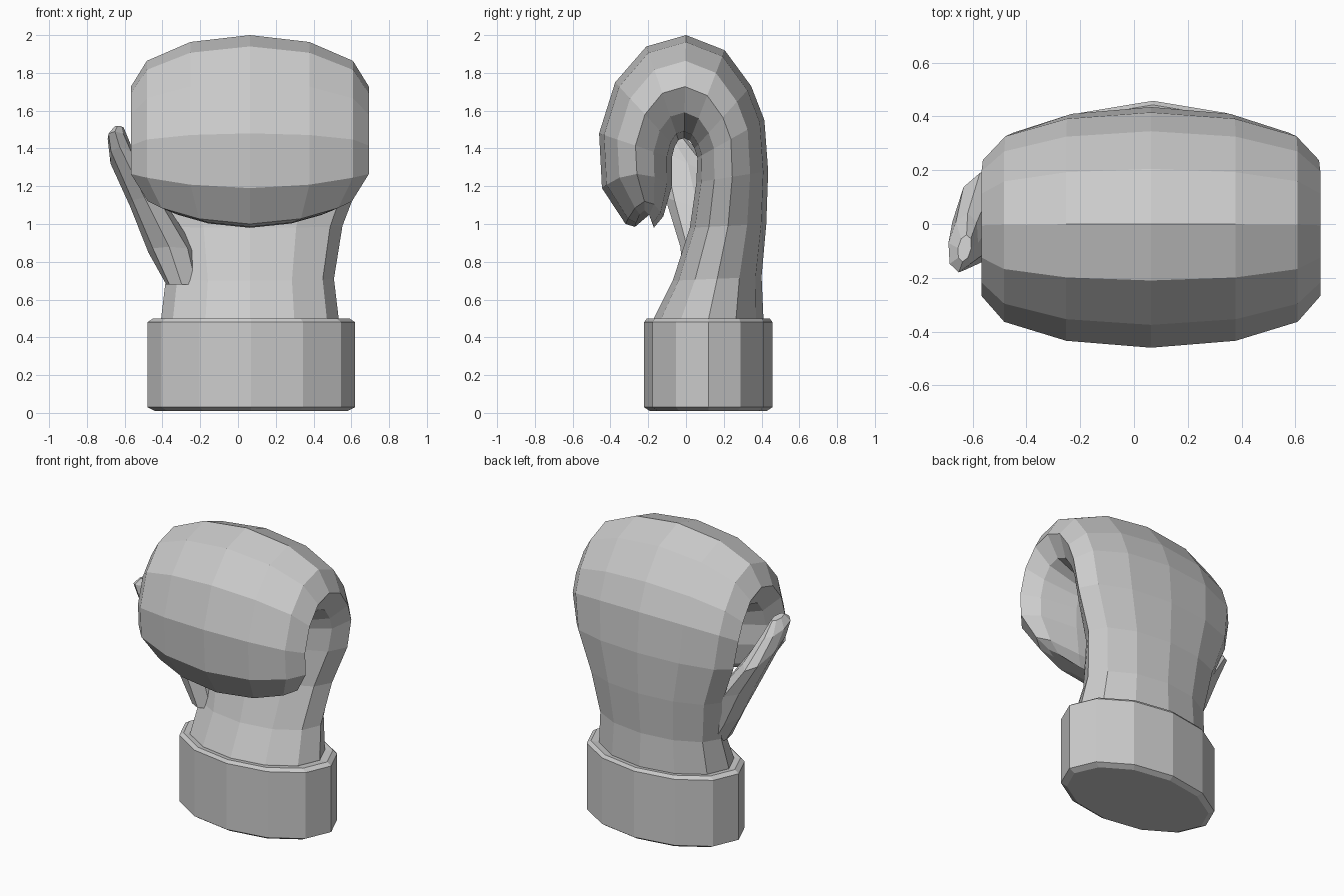
import bpy, bmesh
from math import cos, sin, pi
from mathutils import Vector


def loft(name, rings):
    """Skin a list of equal-length point rings and cap both ends."""
    bm = bmesh.new()
    rows = [[bm.verts.new(p) for p in ring] for ring in rings]
    n = len(rows[0])
    for a, b in zip(rows, rows[1:]):
        for i in range(n):
            j = (i + 1) % n
            bm.faces.new((a[i], a[j], b[j], b[i]))
    bm.faces.new(rows[0][::-1])
    bm.faces.new(rows[-1])
    bmesh.ops.recalc_face_normals(bm, faces=bm.faces)
    mesh = bpy.data.meshes.new(name)
    bm.to_mesh(mesh)
    bm.free()
    obj = bpy.data.objects.new(name, mesh)
    bpy.context.collection.objects.link(obj)
    return obj


def oval(centre, u, v, n=12, lift=0.0):
    """Ring around centre with half axes u and v; lift raises the ends of u."""
    c, u, v = Vector(centre), Vector(u), Vector(v)
    out = []
    for k in range(n):
        a = 2 * pi * k / n
        out.append(c + u * cos(a) + v * sin(a) + Vector((0, 0, lift * cos(a) ** 2)))
    return out


# Wrist cuff with small bevelled rims: z, half width, half depth
cuff = [(0.01, 0.51, 0.31), (0.03, 0.55, 0.34), (0.48, 0.55, 0.34),
        (0.5, 0.52, 0.325), (0.495, 0.48, 0.29)]
loft("cuff", [oval((0.07, 0.118, z), (w, 0, 0), (0, d, 0)) for z, w, d in cuff])

# Curled mitten: outer y, outer z, inner y, inner z, half width, end lift
hand = [
    (0.41, 0.46, -0.18, 0.46, 0.47, 0), (0.41, 0.5, -0.17, 0.5, 0.47, 0),
    (0.40, 0.72, -0.07, 0.70, 0.445, 0), (0.425, 1.0, 0.02, 0.98, 0.49, 0),
    (0.435, 1.28, 0.055, 1.22, 0.59, 0), (0.415, 1.55, 0.06, 1.35, 0.625, 0),
    (0.345, 1.73, 0.045, 1.40, 0.63, 0), (0.205, 1.92, 0.02, 1.44, 0.63, 0),
    (0.0, 2.0, -0.01, 1.455, 0.63, 0), (-0.21, 1.94, -0.04, 1.445, 0.63, 0),
    (-0.375, 1.75, -0.06, 1.41, 0.63, 0), (-0.46, 1.48, -0.075, 1.35, 0.63, 0),
    (-0.445, 1.19, -0.075, 1.2, 0.63, 0.07), (-0.32, 1.0, -0.12, 1.04, 0.54, 0.1),
    (-0.27, 0.985, -0.17, 0.98, 0.44, 0.09),
]
rings = []
for oy, oz, iy, iz, w, lift in hand:
    outer, inner = Vector((0.063, oy, oz)), Vector((0.063, iy, iz))
    rings.append(oval((outer + inner) / 2, (w, 0, 0), (outer - inner) / 2, lift=lift))
loft("mitten", rings)

# Thumb, leaning out from the palm edge: centre, half thickness, half depth, tilt
thumb = [
    ((-0.28, 0.11, 0.68), 0.10, 0.12, 0.0), ((-0.345, 0.10, 0.85), 0.13, 0.13, 0.03),
    ((-0.47, 0.06, 1.09), 0.10, 0.17, 0.05), ((-0.60, 0.01, 1.32), 0.075, 0.18, 0.09),
    ((-0.635, -0.07, 1.45), 0.055, 0.11, 0.04), ((-0.63, -0.09, 1.51), 0.025, 0.05, 0.01),
]
loft("thumb", [oval(c, (tx, 0, 0), (0.15 * dy, dy, -t), n=8) for c, tx, dy, t in thumb])
